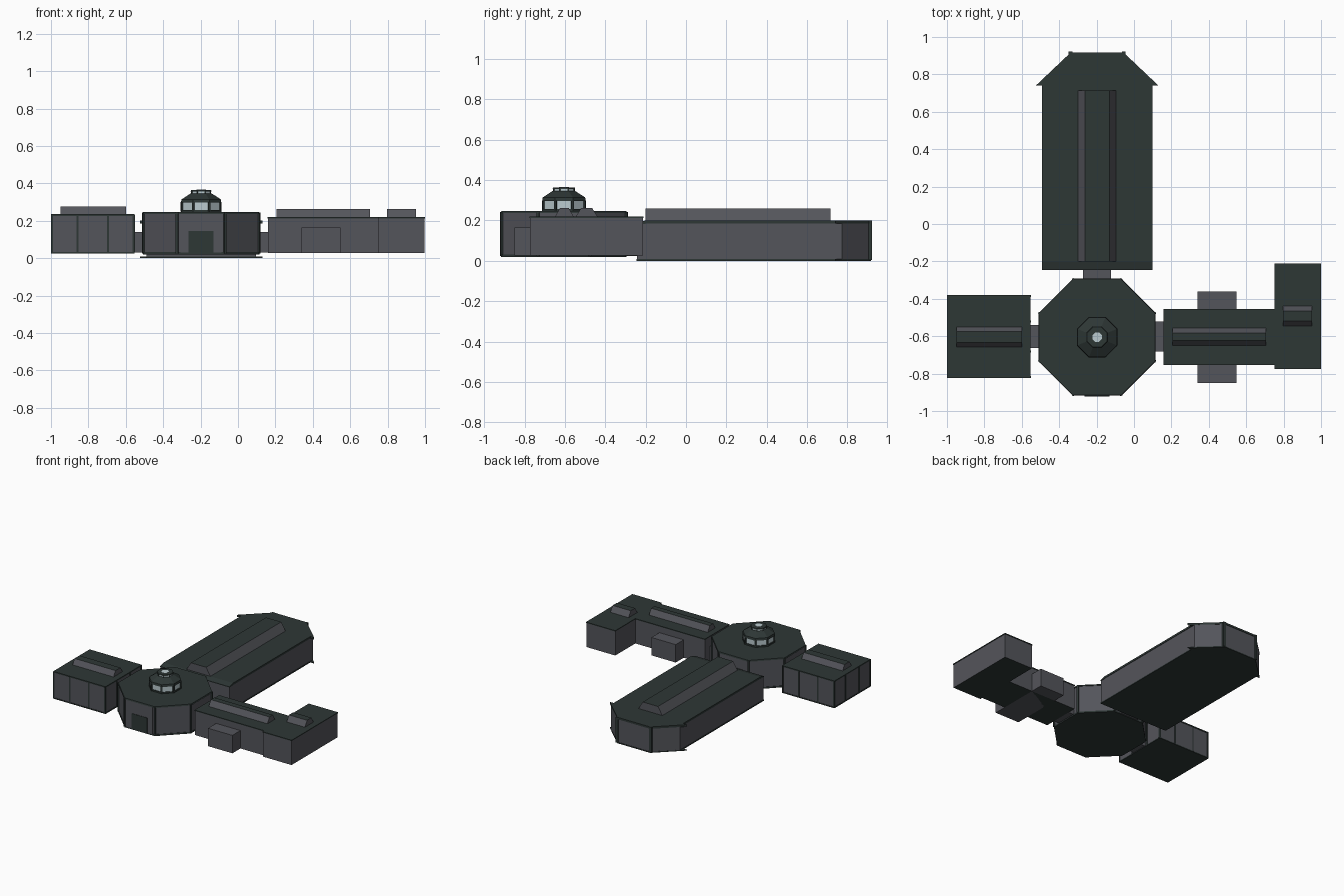
import bpy, bmesh
from math import cos, sin, pi
from mathutils import Vector

cube = bpy.data.objects.get("Cube")
if cube:
    bpy.data.objects.remove(cube)


def material(name, rgb):
    m = bpy.data.materials.new(name)
    m.use_nodes = True
    m.diffuse_color = (*rgb, 1)
    m.node_tree.nodes["Principled BSDF"].inputs["Base Color"].default_value = (*rgb, 1)
    return m


WALL = material("grey wall", (0.088, 0.090, 0.104))
ROOF = material("dark green roof", (0.027, 0.038, 0.036))
GLASS = material("pale glass", (0.50, 0.60, 0.63))


def finish(name, bm, mats, rule=None):
    bmesh.ops.recalc_face_normals(bm, faces=bm.faces[:])
    bm.normal_update()
    if rule:
        for f in bm.faces:
            f.material_index = rule(f)
    me = bpy.data.meshes.new(name)
    bm.to_mesh(me)
    bm.free()
    for m in mats:
        me.materials.append(m)
    ob = bpy.data.objects.new(name, me)
    bpy.context.collection.objects.link(ob)
    return ob


def flat_faces(f):
    return int(abs(f.normal.z) > 0.9)


def prism(name, pts, lo, hi, axis="z", mats=(WALL, ROOF), rule=flat_faces):
    """Extrude a 2D outline from lo to hi along an axis."""
    place = {"z": lambda a, b, t: (a, b, t),
             "x": lambda a, b, t: (t, a, b),
             "y": lambda a, b, t: (a, t, b)}[axis]
    bm = bmesh.new()
    low = [bm.verts.new(place(a, b, lo)) for a, b in pts]
    high = [bm.verts.new(place(a, b, hi)) for a, b in pts]
    bm.faces.new(low)
    bm.faces.new(high)
    for i in range(len(pts)):
        j = (i + 1) % len(pts)
        bm.faces.new((low[i], low[j], high[j], high[i]))
    return finish(name, bm, mats, rule if len(mats) > 1 else None)


def box(name, x0, x1, y0, y1, z0, z1, mats=(WALL, ROOF)):
    return prism(name, [(x0, y0), (x1, y0), (x1, y1), (x0, y1)], z0, z1, mats=mats)


def skylight(name, c0, c1, lo, hi, z0, z1, axis, slope):
    """Long roof monitor with sloping grey sides and a dark flat top."""
    pts = [(c0, z0), (c1, z0), (c1 - slope, z1), (c0 + slope, z1)]
    return prism(name, pts, lo, hi, axis)


CX, CY = -0.197, -0.605


def octagon(apothem):
    r = apothem / cos(pi / 8)
    return [(CX + r * cos(pi / 8 + k * pi / 4), CY + r * sin(pi / 8 + k * pi / 4))
            for k in range(8)]


def frustum(name, a0, a1, z0, z1, mats=(ROOF,), rule=None):
    bm = bmesh.new()
    low = [bm.verts.new((x, y, z0)) for x, y in octagon(a0)]
    high = [bm.verts.new((x, y, z1)) for x, y in octagon(a1)]
    bm.faces.new(low)
    bm.faces.new(high)
    for i in range(8):
        j = (i + 1) % 8
        bm.faces.new((low[i], low[j], high[j], high[i]))
    return finish(name, bm, mats, rule)


def corner_posts(name, apothem, size, z0, z1):
    """One small square post on each corner of an octagon."""
    bm = bmesh.new()
    for k, (x, y) in enumerate(octagon(apothem)):
        ang = pi / 8 + k * pi / 4
        ring = [(x + size * cos(ang + pi / 4 + q * pi / 2),
                 y + size * sin(ang + pi / 4 + q * pi / 2)) for q in range(4)]
        low = [bm.verts.new((*p, z0)) for p in ring]
        high = [bm.verts.new((*p, z1)) for p in ring]
        bm.faces.new(low)
        bm.faces.new(high)
        for i in range(4):
            j = (i + 1) % 4
            bm.faces.new((low[i], low[j], high[j], high[i]))
    return finish(name, bm, (ROOF,))


# Central octagonal building
frustum("rotunda_walls", 0.308, 0.308, 0.03, 0.238, (WALL,))
frustum("rotunda_base", 0.311, 0.311, 0.02, 0.032)
frustum("rotunda_roof", 0.313, 0.310, 0.236, 0.246)
corner_posts("rotunda_corner_posts", 0.308, 0.009, 0.025, 0.243)
box("entrance_bay", CX - 0.11, CX + 0.11, -0.918, -0.88, 0.03, 0.236, (WALL,))
box("entrance_door", CX - 0.067, CX + 0.067, -0.921, -0.915, 0.03, 0.145, (ROOF,))

# Glazed cupola and lantern
frustum("cupola_base", 0.108, 0.108, 0.245, 0.257)
frustum("cupola_windows", 0.102, 0.102, 0.256, 0.299, (GLASS,))
corner_posts("cupola_posts", 0.101, 0.009, 0.25, 0.3)
frustum("cupola_eave", 0.108, 0.105, 0.297, 0.314)
frustum("cupola_roof", 0.105, 0.058, 0.314, 0.345)
frustum("lantern_windows", 0.05, 0.05, 0.344, 0.358, (GLASS,))
corner_posts("lantern_posts", 0.049, 0.005, 0.344, 0.36)
frustum("lantern_roof", 0.056, 0.053, 0.357, 0.364)
frustum("lantern_skylight", 0.025, 0.025, 0.362, 0.366, (GLASS,))

# Long rear hall with a chamfered end
HX, HALF = -0.197, 0.293


def hall_outline(y0, grow=0.0, spikes=False):
    right = [(HALF + grow, y0), (HALF + grow, 0.773), (0.14, 0.915 + grow)]
    if spikes:
        right[1:2] = [(HALF + grow, 0.74), (HALF + 0.035, 0.74)]
    return [(HX + x, y) for x, y in right] + [(HX - x, y) for x, y in reversed(right)]


prism("hall_walls", hall_outline(-0.243), 0.004, 0.185, mats=(WALL,))
prism("hall_floor", hall_outline(-0.245, 0.003, True), 0.0, 0.008, mats=(ROOF,))
prism("hall_roof", hall_outline(-0.2, 0.003, True), 0.185, 0.2, mats=(ROOF,))
prism("hall_front_eave", [(-0.245, 0.183), (-0.2, 0.183), (-0.2, 0.2), (-0.245, 0.188)],
      HX - HALF - 0.003, HX + HALF + 0.003, "x", (ROOF,))
for side in (-1, 1):
    x = HX + side * 0.142
    box("hall_end_post", x - 0.01, x + 0.01, 0.9, 0.921, 0.004, 0.2, (ROOF,))
skylight("hall_skylight", HX - 0.103, HX + 0.103, -0.2, 0.715, 0.198, 0.26, "y", 0.038)

# Right block with dark ribs on every wall
X0, X1, Y0, Y1 = -0.996, -0.556, -0.82, -0.383
box("side_block_walls", X0, X1, Y0, Y1, 0.03, 0.23)
box("side_block_roof", X0 - 0.003, X1 + 0.003, Y0 - 0.003, Y1 + 0.003, 0.226, 0.235, (ROOF,))
box("side_block_base", X0 - 0.003, X1 + 0.003, Y0 - 0.003, Y1 + 0.003, 0.025, 0.033, (ROOF,))
for t in (0.005, 0.315, 0.685, 0.995):
    x, y = X0 + t * (X1 - X0), Y0 + t * (Y1 - Y0)
    for edge in (Y0, Y1):
        box("side_block_rib", x - 0.005, x + 0.005, edge - 0.004, edge + 0.004, 0.03, 0.23, (ROOF,))
    for edge in (X0, X1):
        box("side_block_rib", edge - 0.004, edge + 0.004, y - 0.005, y + 0.005, 0.03, 0.23, (ROOF,))
skylight("side_block_skylight", -0.66, -0.548, -0.95, -0.6, 0.232, 0.275, "x", 0.026)

# Left wing, its cross bay and end block
box("wing_walls", 0.16, 0.76, -0.752, -0.457, 0.027, 0.214)
box("wing_roof", 0.157, 0.76, -0.755, -0.454, 0.213, 0.22, (ROOF,))
box("wing_cross_bay", 0.34, 0.547, -0.85, -0.36, 0.027, 0.165, (WALL,))
box("wing_end_walls", 0.752, 0.997, -0.772, -0.213, 0.027, 0.214)
box("wing_end_roof", 0.75, 1.0, -0.775, -0.21, 0.213, 0.22, (ROOF,))
skylight("wing_skylight", -0.65, -0.556, 0.205, 0.705, 0.218, 0.263, "x", 0.026)
skylight("wing_end_skylight", -0.547, -0.438, 0.797, 0.952, 0.218, 0.263, "x", 0.028)

# Low passages joining the buildings
box("right_passage", -0.565, -0.495, -0.662, -0.54, 0.03, 0.14, (WALL,))
box("left_passage", 0.1, 0.17, -0.682, -0.522, 0.03, 0.14, (WALL,))
box("rear_passage", -0.272, -0.122, -0.31, -0.235, 0.025, 0.16, (WALL,))
